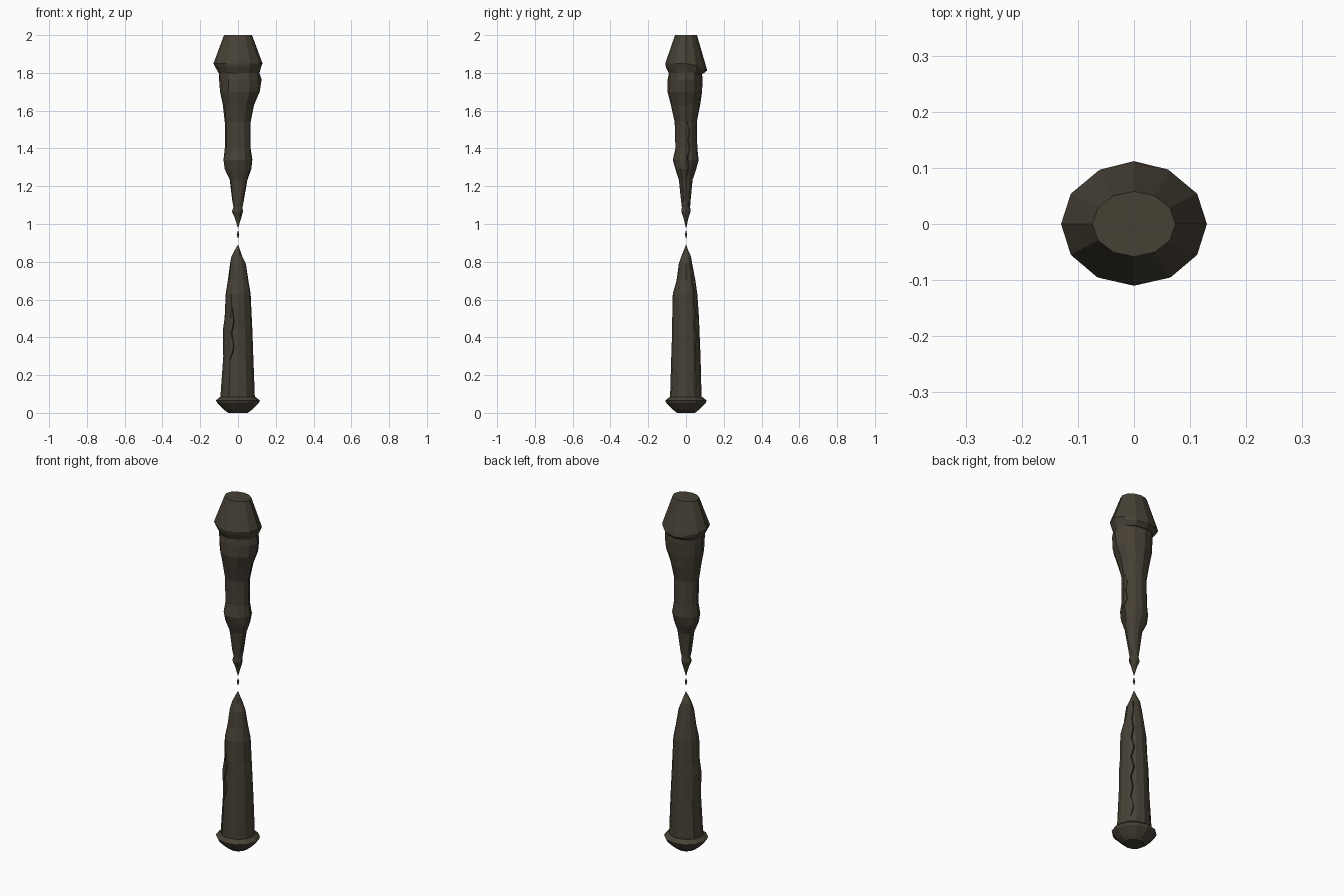
import bpy, bmesh, random
from math import sin, cos, pi
from mathutils import Vector

if "Cube" in bpy.data.objects:
    bpy.data.objects.remove(bpy.data.objects["Cube"])

random.seed(4)
SIDES = 12

wood = bpy.data.materials.new("dark_wood")
wood.diffuse_color = (0.062, 0.052, 0.036, 1)
wood.use_nodes = True
wood.node_tree.nodes["Principled BSDF"].inputs["Base Color"].default_value = wood.diffuse_color


def finish(bm, name):
    bmesh.ops.recalc_face_normals(bm, faces=bm.faces)
    if bm.calc_volume(signed=True) < 0:
        bmesh.ops.reverse_faces(bm, faces=bm.faces)
    me = bpy.data.meshes.new(name)
    bm.to_mesh(me)
    bm.free()
    ob = bpy.data.objects.new(name, me)
    bpy.context.collection.objects.link(ob)
    me.materials.append(wood)
    return ob


def on_ring(row, a, k=1.0):
    """Point on a lopsided oval ring: (z, -x, +x, -y, +y) extents."""
    z, x0, x1, y0, y1 = row
    c, s = cos(a), sin(a)
    return Vector((c * (x1 if c > 0 else x0) * k, s * (y1 if s > 0 else y0) * k, z))


def loft(name, rows, rough=0.0, droop=None):
    bm = bmesh.new()
    rings = []
    for row in rows:
        ring = []
        for i in range(SIDES):
            a = 2 * pi * i / SIDES
            p = on_ring(row, a, 1 + (random.uniform(-rough, rough) if i % 3 else 0))
            if droop and row[0] in droop:
                p.z -= droop[row[0]] * max(0, sin(a))
            ring.append(bm.verts.new(p))
        rings.append(ring)
    for r0, r1 in zip(rings, rings[1:]):
        for i in range(SIDES):
            j = (i + 1) % SIDES
            bm.faces.new((r0[i], r0[j], r1[j], r1[i]))
    bm.faces.new(rings[0])
    bm.faces.new(rings[-1])
    return finish(bm, name)


def sample(rows, z):
    for a, b in zip(rows, rows[1:]):
        if min(a[0], b[0]) <= z <= max(a[0], b[0]):
            t = (z - a[0]) / (b[0] - a[0])
            return tuple(u + (v - u) * t for u, v in zip(a, b))
    return rows[-1]


def face_count(ob):
    bpy.context.view_layer.update()
    return len(ob.evaluated_get(bpy.context.evaluated_depsgraph_get()).data.polygons)


def crack(target, rows, angle, z0, z1, steps, width=0.005):
    """Carve a zigzag wedge groove running along the shaft."""
    before = face_count(target)
    bm = bmesh.new()
    secs = []
    for k in range(steps + 1):
        t = k / steps
        row = sample(rows, z0 + (z1 - z0) * t)
        a = angle + (0.07 if k % 2 else -0.07) + random.uniform(-0.06, 0.06)
        w = width * (0.4 + 0.6 * sin(pi * t))
        tang = Vector((-sin(a), cos(a), 0))
        out = on_ring(row, a, 1.15)
        secs.append([bm.verts.new(p) for p in
                     (out + tang * w, out - tang * w, on_ring(row, a, 0.8))])
    for s0, s1 in zip(secs, secs[1:]):
        for i in range(3):
            j = (i + 1) % 3
            bm.faces.new((s0[i], s0[j], s1[j], s1[i]))
    bm.faces.new(secs[0])
    bm.faces.new(secs[-1])
    bmesh.ops.triangulate(bm, faces=bm.faces)
    cut = finish(bm, "crack_cutter")
    cut.hide_render = True
    cut.hide_set(True)
    mod = target.modifiers.new("crack", 'BOOLEAN')
    mod.operation = 'DIFFERENCE'
    mod.solver = 'EXACT'
    mod.object = cut
    # keep the shaft whole if the cut cannot be made cleanly
    if face_count(target) < before:
        target.modifiers.remove(mod)
        bpy.data.objects.remove(cut)


# Flared head with a chipped, drooping rim at the back
loft("head", [
    (2.00, .074, .074, .058, .058), (1.85, .13, .13, .11, .108),
    (1.83, .12, .122, .106, .112), (1.795, .10, .112, .09, .09)],
    droop={1.85: .022, 1.83: .017})

# Upper shaft, tapering to a splintered point (listed upward)
upper = [
    (.98, .001, .001, .001, .001), (1.035, .018, .018, .014, .014),
    (1.065, .032, .026, .025, .024), (1.09, .024, .024, .022, .022),
    (1.12, .030, .030, .026, .024), (1.235, .044, .05, .038, .035),
    (1.29, .07, .07, .056, .054), (1.34, .077, .076, .07, .067),
    (1.40, .07, .067, .056, .06), (1.54, .07, .067, .06, .057),
    (1.63, .08, .085, .08, .075), (1.70, .095, .115, .098, .085),
    (1.765, .10, .125, .097, .088), (1.81, .10, .11, .088, .083)]
upper_shaft = loft("upper_shaft", upper, 0.04)
crack(upper_shaft, upper, 0.22, 1.26, 1.54, 6)
crack(upper_shaft, upper, 1.8, 1.37, 1.78, 9)

# Loose sliver floating in the break
loft("sliver", [(.925, .001, .001, .001, .001), (.945, .007, .007, .006, .006),
                (.965, .001, .001, .001, .001)])

# Lower shaft, rising to a splintered point
lower = [
    (.06, .095, .09, .085, .083), (.30, .078, .081, .078, .077),
    (.44, .080, .076, .073, .071), (.50, .071, .073, .073, .069),
    (.63, .065, .067, .07, .06), (.70, .054, .055, .05, .05),
    (.79, .042, .042, .038, .033), (.83, .034, .022, .024, .026),
    (.86, .018, .012, .012, .012), (.89, .001, .001, .001, .001)]
lower_shaft = loft("lower_shaft", lower, 0.04)
crack(lower_shaft, lower, 0.8, .12, .82, 12)
crack(lower_shaft, lower, 2.3, .12, .45, 6)
crack(lower_shaft, lower, 4.3, .28, .56, 4)

# Rounded butt collar
loft("butt_collar", [
    (0, .052, .052, .048, .048), (.018, .076, .076, .07, .07),
    (.052, .11, .11, .104, .104), (.066, .117, .116, .11, .11),
    (.085, .094, .092, .085, .085)])
